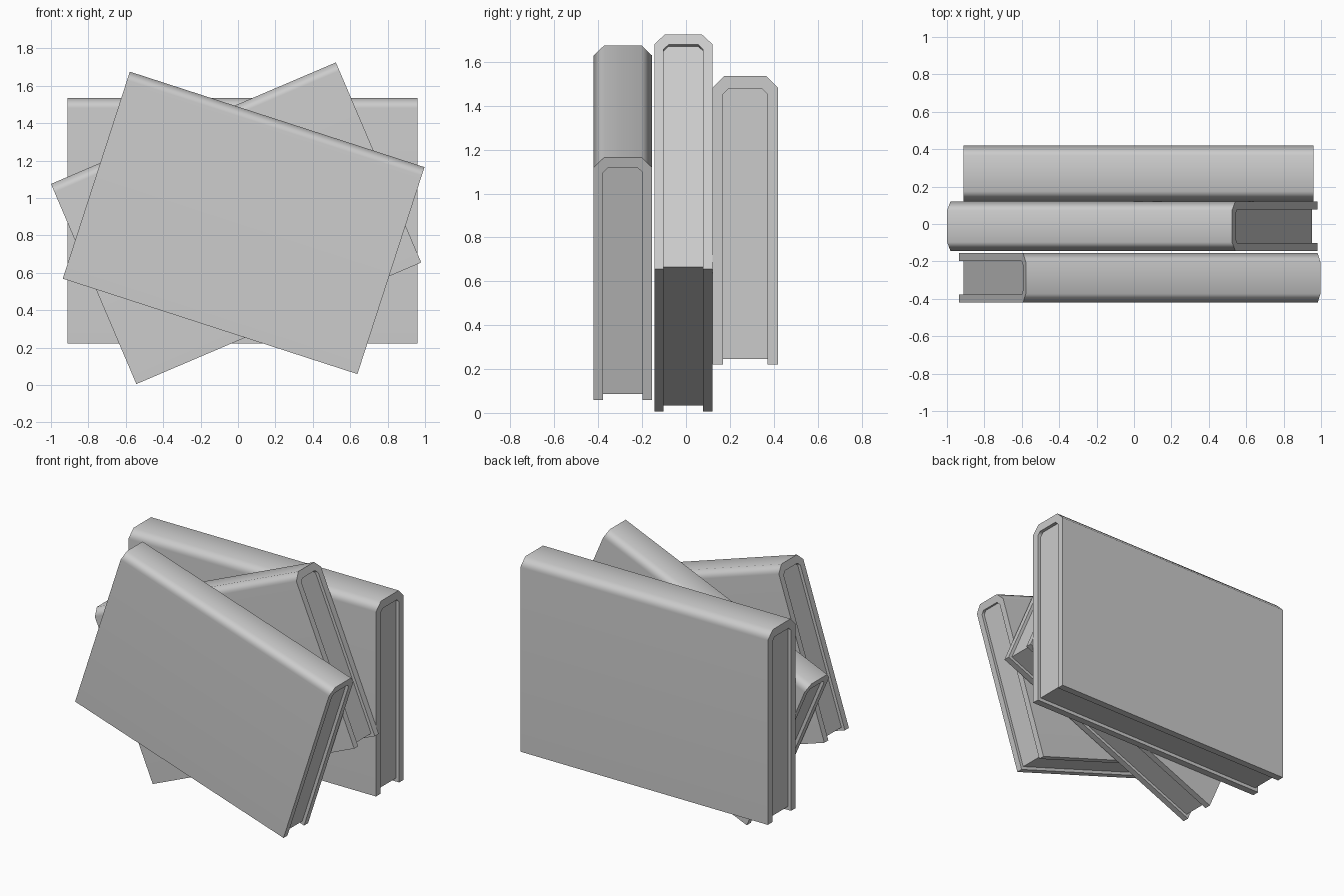
import bpy, bmesh, math

if "Cube" in bpy.data.objects:
    bpy.data.objects.remove(bpy.data.objects["Cube"])

W, H, T = 1.656, 1.163, 0.265      # book length, height, thickness
COVER, CHAMFER, RECESS = 0.043, 0.048, 0.021


def arch(half, bottom, top, c):
    """Open (y, z) profile: up one side, over the chamfered top, down the other."""
    left = [(-half, bottom), (-half, top - c), (-half + c, top)]
    return left + [(-y, z) for y, z in reversed(left)]


def finish(name, bm, loc, angle, scale):
    bmesh.ops.recalc_face_normals(bm, faces=bm.faces)
    mesh = bpy.data.meshes.new(name)
    bm.to_mesh(mesh)
    bm.free()
    ob = bpy.data.objects.new(name, mesh)
    bpy.context.collection.objects.link(ob)
    ob.location = loc
    ob.rotation_euler = (0, -math.radians(angle), 0)
    ob.scale = (scale,) * 3
    bpy.ops.object.select_all(action='DESELECT')
    ob.select_set(True)
    bpy.context.view_layer.objects.active = ob
    bpy.ops.object.shade_smooth_by_angle(angle=math.radians(60))
    weighted = ob.modifiers.new("weighted_normals", 'WEIGHTED_NORMAL')
    weighted.keep_sharp = True
    return ob


def add_ring(bm, pts, x):
    return [bm.verts.new((x, y, z)) for y, z in pts]


def book(name, loc, angle, scale=1.0):
    outer = arch(T / 2, -H / 2, H / 2, CHAMFER)
    inner = arch(T / 2 - COVER, -H / 2, H / 2 - 0.05, 0.022)

    # Cover: chamfered U-shaped shell around the spine
    bm = bmesh.new()
    o0, o1 = (add_ring(bm, outer, x) for x in (-W / 2, W / 2))
    i0, i1 = (add_ring(bm, inner, x) for x in (-W / 2, W / 2))
    for a, b in ((o0, o1), (i0, i1), (o0, i0), (o1, i1)):
        for k in range(5):
            bm.faces.new((a[k], a[k + 1], b[k + 1], b[k]))
    for k in (0, 5):
        bm.faces.new((o0[k], o1[k], i1[k], i0[k]))
    finish(name + "_cover", bm, loc, angle, scale)

    # Page block: fills the shell, set back on its three open edges
    pages = arch(T / 2 - COVER, -H / 2 + RECESS, H / 2 - 0.05, 0.022)
    bm = bmesh.new()
    p0, p1 = (add_ring(bm, pages, s * (W / 2 - RECESS)) for s in (-1, 1))
    for k in range(6):
        n = (k + 1) % 6
        bm.faces.new((p0[k], p0[n], p1[n], p1[k]))
    bm.faces.new(p0)
    bm.faces.new(p1)
    finish(name + "_pages", bm, loc, angle, scale)


book("front_book", (0.03, -0.288, 0.867), -17.95)
book("middle_book", (-0.01, -0.012, 0.865), 23.1)
book("back_book", (0.023, 0.27, 0.878), 0, 1.13)
